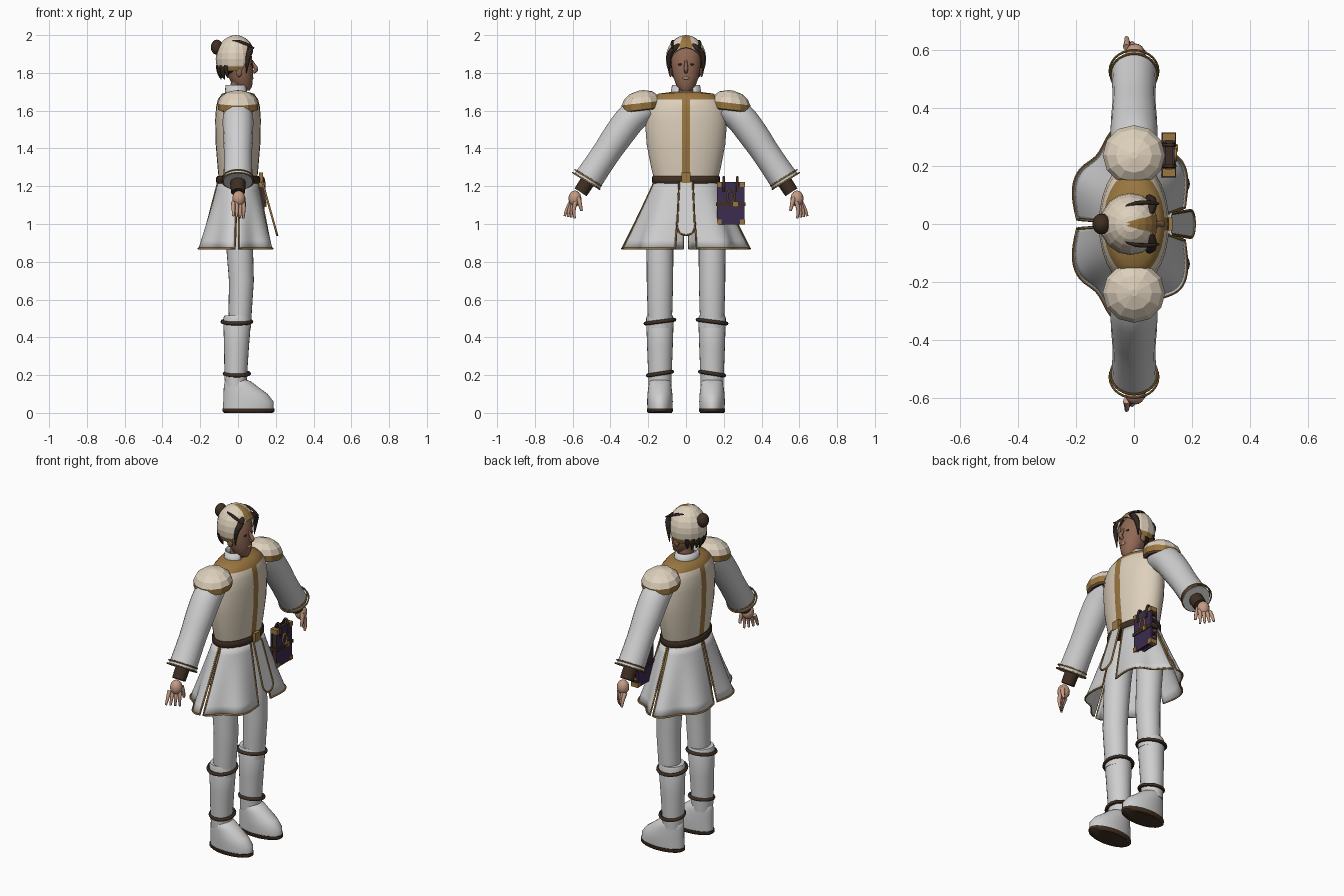
import bpy, bmesh, math
from mathutils import Vector
from math import sin, cos, pi, radians

if "Cube" in bpy.data.objects:
    bpy.data.objects.remove(bpy.data.objects["Cube"])


def make_mat(name, rgb):
    m = bpy.data.materials.new(name)
    m.use_nodes = True
    m.diffuse_color = (*rgb, 1)
    b = m.node_tree.nodes["Principled BSDF"]
    b.inputs["Base Color"].default_value = (*rgb, 1)
    b.inputs["Roughness"].default_value = 0.8
    return m


WHITE = make_mat("white_cloth", (0.62, 0.62, 0.63))
CREAM = make_mat("cream_plate", (0.73, 0.63, 0.5))
GOLD = make_mat("gold_trim", (0.32, 0.18, 0.05))
BROWN = make_mat("brown_leather", (0.05, 0.028, 0.016))
HAIR = make_mat("dark_hair", (0.03, 0.019, 0.013))
FACE = make_mat("face_skin", (0.28, 0.14, 0.09))
HAND = make_mat("hand_skin", (0.56, 0.33, 0.23))
PURPLE = make_mat("purple_cover", (0.045, 0.025, 0.08))


def finish(name, bm, mats, smooth=True, rule=None):
    bmesh.ops.recalc_face_normals(bm, faces=bm.faces)
    for f in bm.faces:
        f.smooth = smooth
        if rule:
            f.material_index = rule(f.calc_center_median())
    me = bpy.data.meshes.new(name)
    bm.to_mesh(me)
    bm.free()
    for m in mats:
        me.materials.append(m)
    ob = bpy.data.objects.new(name, me)
    bpy.context.collection.objects.link(ob)
    if smooth:
        bpy.ops.object.select_all(action='DESELECT')
        ob.select_set(True)
        bpy.context.view_layer.objects.active = ob
        bpy.ops.object.shade_smooth_by_angle(angle=radians(45))
    return ob


def cut(bm, co, no, drop=False):
    bmesh.ops.bisect_plane(bm, geom=bm.verts[:] + bm.edges[:] + bm.faces[:],
                           plane_co=co, plane_no=no, clear_outer=drop)


def loft_bm(rings, n=24, caps=True):
    """Stack of level ellipses: (z, centre x, centre y, radius x, radius y)."""
    bm = bmesh.new()
    loops = [[bm.verts.new((cx + rx * cos(2 * pi * i / n), cy + ry * sin(2 * pi * i / n), z))
              for i in range(n)] for z, cx, cy, rx, ry in rings]
    for a, b in zip(loops, loops[1:]):
        for i in range(n):
            bm.faces.new((a[i], a[i - 1], b[i - 1], b[i]))
    if caps:
        bm.faces.new(loops[0])
        bm.faces.new(loops[-1])
    return bm


def loft(name, rings, mat, n=24):
    return finish(name, loft_bm(rings, n), [mat])


def tube(name, pts, radii, mat, closed=False, sides=2, smooth_path=True):
    cu = bpy.data.curves.new(name, 'CURVE')
    cu.dimensions = '3D'
    cu.bevel_depth, cu.bevel_resolution, cu.use_fill_caps = 1, sides, True
    sp = cu.splines.new('NURBS' if smooth_path and not closed else 'POLY')
    sp.points.add(len(pts) - 1)
    for i, (p, q) in enumerate(zip(sp.points, pts)):
        p.co = (*q, 1)
        p.radius = radii[i] if isinstance(radii, (list, tuple)) else radii
    sp.use_cyclic_u = closed
    if sp.type == 'NURBS':
        sp.use_endpoint_u, sp.order_u, sp.resolution_u = True, min(3, len(pts)), 6
    tmp = bpy.data.objects.new(name + "_path", cu)
    bm = bmesh.new()
    bpy.context.collection.objects.link(tmp)
    bpy.context.view_layer.update()
    me = tmp.evaluated_get(bpy.context.evaluated_depsgraph_get()).to_mesh()
    bm.from_mesh(me)
    bpy.data.objects.remove(tmp)
    return finish(name, bm, [mat])


def ring(name, c, u, v, r, mat, n=28):
    c, u, v = Vector(c), Vector(u), Vector(v)
    pts = [c + u * cos(2 * pi * i / n) + v * sin(2 * pi * i / n) for i in range(n)]
    return tube(name, pts, r, mat, closed=True)


def ball(name, c, s, mat, seg=16):
    bm = bmesh.new()
    bmesh.ops.create_uvsphere(bm, u_segments=seg, v_segments=seg // 2 + 2, radius=1)
    for v in bm.verts:
        v.co = Vector((c[0] + v.co.x * s[0], c[1] + v.co.y * s[1], c[2] + v.co.z * s[2]))
    return finish(name, bm, [mat])


def box(name, c, s, mat):
    bm = bmesh.new()
    bmesh.ops.create_cube(bm, size=1)
    for v in bm.verts:
        v.co = Vector([c[k] + v.co[k] * s[k] for k in range(3)])
    return finish(name, bm, [mat], smooth=False)


# Tunic with gold yoke and centre stripes
bm = loft_bm([(1.22, 0, 0, .1, .165), (1.3, 0, 0, .108, .185), (1.42, 0, 0, .118, .208),
              (1.55, 0, 0, .121, .218), (1.62, 0, 0, .116, .205), (1.66, 0, 0, .106, .18),
              (1.69, 0, 0, .085, .145), (1.7, 0, 0, .05, .07)], 28)
cut(bm, (0, .022, 0), (0, 1, 0))
cut(bm, (0, -.022, 0), (0, 1, 0))
finish("tunic", bm, [CREAM, GOLD], rule=lambda c: int(c.z > 1.66 or abs(c.y) < .021))

# Belt and buckle
loft("belt", [(1.215, 0, 0, .112, .176), (1.225, 0, 0, .117, .181), (1.245, 0, 0, .117, .181),
              (1.253, 0, 0, .11, .176)], BROWN, 28)
box("buckle", (.122, 0, 1.245), (.02, .045, .055), GOLD)

# Neck, collar, head
loft("neck", [(1.66, 0, 0, .045, .05), (1.76, .005, 0, .042, .048)], FACE)
bm = loft_bm([(1.66, -.005, 0, .068, .088), (1.735, -.008, 0, .058, .074)], 24, caps=False)
bmesh.ops.delete(bm, geom=[f for f in bm.faces if f.calc_center_median().x > .045], context='FACES')
collar = finish("collar", bm, [WHITE])
collar.modifiers.new("thick", 'SOLIDIFY').thickness = .008
loft("head", [(1.708, .035, 0, .028, .028), (1.73, .025, 0, .05, .05), (1.78, .014, 0, .065, .068),
              (1.84, .01, 0, .069, .078), (1.91, 0, 0, .07, .079), (1.96, -.01, 0, .05, .055)], FACE)
tube("nose", [(.073, 0, 1.865), (.088, 0, 1.835), (.1, 0, 1.815), (.08, 0, 1.803)],
     [.006, .01, .013, .008], FACE)
ball("mouth", (.076, 0, 1.772), (.007, .02, .007), HAND, 10)
ball("bun", (-.112, 0, 1.936), (.032, .036, .04), BROWN)

# Helmet: faceted dome, opened at the face, gold rim and widening front stripe
bm = bmesh.new()
bmesh.ops.create_uvsphere(bm, u_segments=16, v_segments=12, radius=1)
for v in bm.verts:
    v.co = Vector((-.012 + v.co.x * .106, v.co.y * .107, 1.873 + v.co.z * .127))
slope = Vector((2, 0, -1)).normalized()
cut(bm, (0, 0, 1.81), (0, 0, -1), drop=True)
cut(bm, (.018, 0, 1.81), slope, drop=True)
cut(bm, (0, 0, 1.835), (0, 0, 1))
for s in (1, -1):
    cut(bm, (-.03, s * .005, 0), (-.28, s, 0))
finish("helmet", bm, [CREAM, GOLD], smooth=False, rule=lambda c: int(
    c.z < 1.834 or (c.x > -.02 and abs(c.y) < .005 + .28 * (c.x + .03) - .001))
).modifiers.new("thick", 'SOLIDIFY').thickness = .008

# Hair under the helmet
ball("hair_cap", (-.025, 0, 1.88), (.085, .092, .095), HAIR)
for i in range(-3, 4):
    a = pi + i * .35
    x, y = -.02 + .078 * cos(a), .085 * sin(a)
    tube("nape_lock", [(x, y, 1.84), (x * 1.05, y, 1.8), (x * .9, y * .85, 1.765 + .008 * (i % 2))],
         [.018, .015, .002], HAIR)

# Pleated skirt of four open panels
def skirt(a, t, s):
    k = 1 + .08 * t * cos(6 * (a - radians(35)))
    ax, ay = .106 + .092 * t, .168 + .147 * t
    c = cos(a)
    return Vector((math.copysign(abs(c) ** .8, c) * ax * k - .008 * t, s * ay * sin(a) * k, 1.222 - .352 * t))


for s, side in ((1, "left"), (-1, "right")):
    for part, lo, hi in (("front", 11, 88.5), ("back", 91, 177)):
        bm = bmesh.new()
        ang = [radians(lo + (hi - lo) * i / 28) for i in range(29)]
        grid = [[bm.verts.new(skirt(a, j / 8, s)) for a in ang] for j in range(9)]
        for r0, r1 in zip(grid, grid[1:]):
            for i in range(28):
                bm.faces.new((r0[i], r0[i + 1], r1[i + 1], r1[i]))
        ob = finish(f"{side}_{part}_skirt", bm, [WHITE])
        ob.modifiers.new("thick", 'SOLIDIFY').thickness = .005
        edge = [skirt(ang[0], j / 8, s) for j in range(8)] + [skirt(a, 1, s) for a in ang]
        edge += [skirt(ang[-1], j / 8, s) for j in range(7, -1, -1)]
        tube(f"{side}_{part}_skirt_trim", edge, .005, GOLD, smooth_path=False)

    # Side locks and top strands
    tube(f"{side}_side_lock", [(.05, s * .03, 1.945), (.07, s * .07, 1.93), (.05, s * .095, 1.88),
                               (.045, s * .09, 1.8)], [.014, .018, .014, .002], HAIR)
    tube(f"{side}_top_strand", [(-.03, s * .06, 1.97), (.02, s * .082, 1.972), (.085, s * .07, 1.93)],
         [.003, .012, .004], HAIR)
    ball(f"{side}_ear", (.005, s * .082, 1.805), (.018, .01, .027), FACE, 10)
    ball(f"{side}_eye", (.071, s * .03, 1.845), (.006, .012, .006), HAIR, 10)

    # Leg, boot, straps, foot, sole
    y = s * .138
    loft(f"{side}_leg", [(.45, .01, y, .058, .062), (.55, .012, y, .062, .066), (.7, .018, y, .066, .07),
                         (.85, .01, y, .07, .071), (1.0, 0, y, .075, .072), (1.2, 0, s * .09, .07, .065)], WHITE)
    loft(f"{side}_boot", [(.14, -.012, y, .056, .06), (.2, -.012, y, .06, .062), (.35, -.008, y, .066, .068),
                          (.5, -.004, y, .074, .073), (.515, -.004, y, .068, .068)], WHITE)
    for z, r in ((.483, .077), (.208, .065)):
        ring(f"{side}_boot_strap", (-.006, y, z), (r, 0, 0), (0, s * r, -.01), .01, BROWN)
    loft(f"{side}_foot", [(.02, .055, y, .134, .066), (.06, .055, y, .133, .068), (.1, .04, y, .117, .066),
                          (.14, .014, y, .089, .061), (.165, 0, y, .071, .057), (.18, -.01, y, .045, .045)], WHITE, 28)
    loft(f"{side}_sole", [(0, .055, y, .128, .062), (.008, .055, y, .138, .069), (.024, .055, y, .138, .069)], BROWN, 28)

    # Sleeve, cuff rings, wrist wrap
    tube(f"{side}_sleeve", [(0, s * .2, 1.62), (0, s * .27, 1.59), (0, s * .36, 1.47), (0, s * .44, 1.35),
                            (0, s * .525, 1.225)], [.07, .082, .08, .072, .078], WHITE, sides=6)
    for k, r in ((0, .084), (.02, .081)):
        ring(f"{side}_cuff_ring", (0, s * (.528 - .5 * k), 1.228 + .85 * k), (r, 0, 0),
             (0, s * r * .85, r * .52), .004, GOLD)
    tube(f"{side}_wrist_wrap", [(0, s * .505, 1.25), (0, s * .558, 1.168)], [.04, .038], BROWN, sides=4)

    # Hand
    ball(f"{side}_palm", (.004, s * .588, 1.135), (.034, .034, .042), HAND)
    for i in range(4):
        x = .028 - .018 * i
        tube(f"{side}_finger", [(x, s * (.585 + .008 * i), 1.115), (x + .004, s * (.6 + .012 * i), 1.07),
                                (x, s * (.588 + .018 * i), 1.03 + .004 * i)], [.012, .01, .006], HAND)
    tube(f"{side}_thumb", [(.025, s * .57, 1.14), (.035, s * .56, 1.1), (.03, s * .553, 1.07)],
         [.013, .011, .007], HAND)

    # Shoulder pad: faceted dome on a gold band, dark lining
    py = s * .237
    bm = loft_bm([(1.6, 0, py, .094, .09), (1.605, 0, py, .106, .102), (1.64, 0, py, .108, .104),
                  (1.67, 0, py, .095, .09), (1.695, 0, py, .062, .06), (1.708, 0, py, .012, .012)], 12)
    for v in bm.verts:
        v.co.z -= .12 * (abs(v.co.y) - .237)
    finish(f"{side}_shoulder_pad", bm, [CREAM, GOLD, PURPLE], smooth=False,
           rule=lambda c: 2 if c.z < 1.602 and abs(abs(c.y) - .237) < .02 and abs(c.x) < .03
           else int(c.z + .12 * (abs(c.y) - .237) < 1.639))

# Front tongue with a rounded tip
def tongue(u, z):
    return Vector((.13 + (1.22 - z) * .28, u, z))


tip = [tongue(.047 * cos(a), .985 - .045 * sin(a)) for a in [pi * i / 10 for i in range(11)]]
outline = [tongue(.036, 1.225)] + tip + [tongue(-.036, 1.225)]
bm = bmesh.new()
bm.faces.new([bm.verts.new(p) for p in outline])
finish("front_tongue", bm, [WHITE], smooth=False).modifiers.new("thick", 'SOLIDIFY').thickness = .006
tube("tongue_trim", outline, .005, GOLD, smooth_path=False)

# Hanging book with gold corners, strap, emblem, page ribs
box("book_cover", (.136, .238, 1.11), (.008, .146, .225), PURPLE)
box("book_back", (.104, .238, 1.11), (.008, .146, .225), PURPLE)
box("book_pages", (.12, .234, 1.11), (.026, .13, .205), BROWN)
for i in range(10):
    box("page_rib", (.12, .304, 1.02 + .02 * i), (.03, .012, .007), HAND if i % 2 else BROWN)
for y in (.176, .3):
    for z in (1.01, 1.21):
        box("book_corner", (.121, y, z), (.044, .026, .026), GOLD)
box("book_strap", (.12, .238, 1.105), (.05, .156, .018), BROWN)
box("book_clasp", (.145, .262, 1.105), (.012, .024, .028), GOLD)
ring("book_emblem", (.143, .238, 1.145), (0, .02, 0), (0, 0, .032), .005, GOLD, 14)
for y in (.2, .272):
    tube("book_loop", [(.14, y, 1.17), (.14, y, 1.245), (.115, y, 1.25), (.1, y, 1.2)], .007, BROWN)
